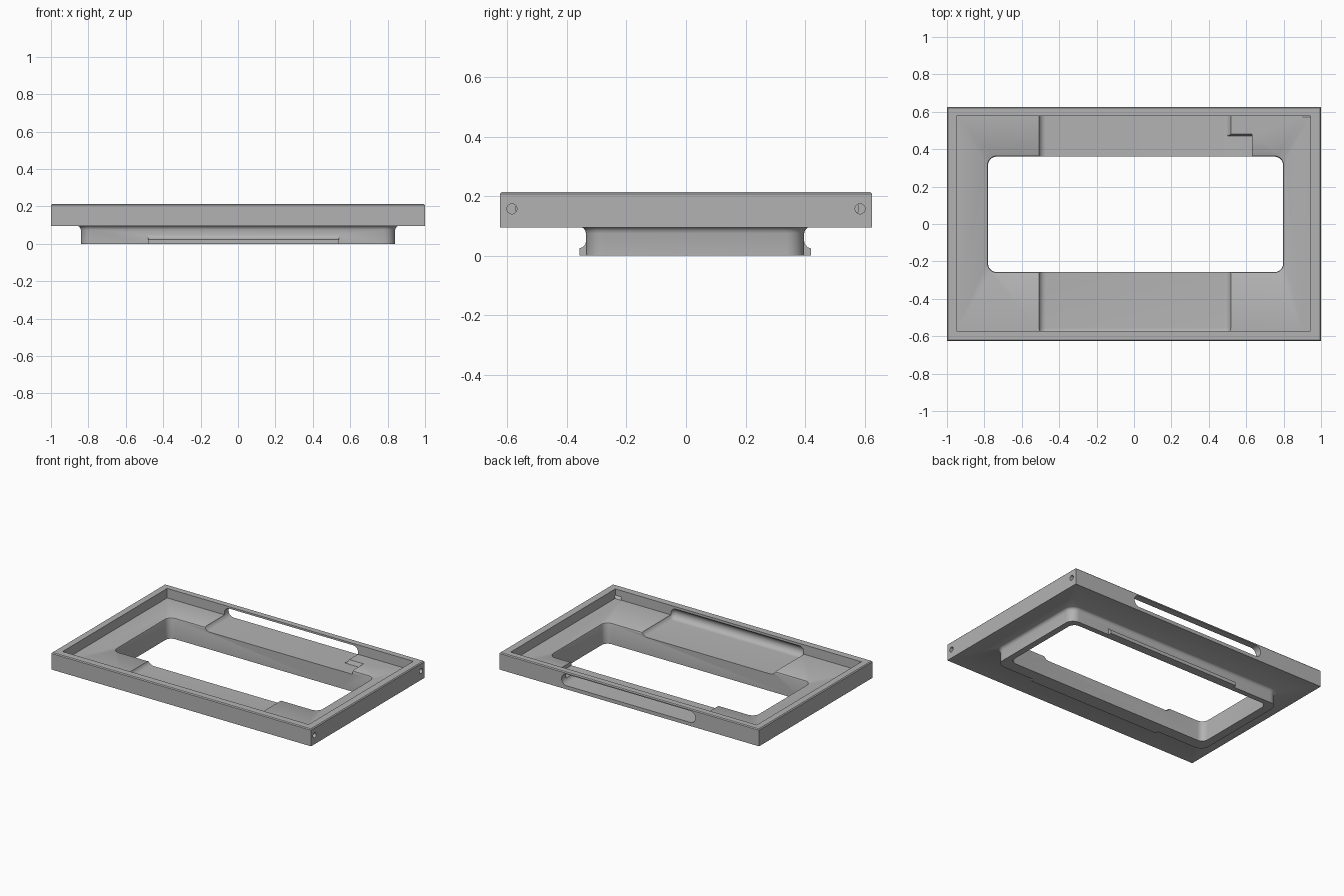
import bpy, bmesh, math
from mathutils import Vector

cube = bpy.data.objects.get("Cube")
if cube:
    bpy.data.objects.remove(cube, do_unlink=True)

grey = bpy.data.materials.new("plain_grey")
grey.use_nodes = True
GREY = (0.45, 0.45, 0.45, 1)
grey.diffuse_color = GREY
grey.node_tree.nodes["Principled BSDF"].inputs["Base Color"].default_value = GREY


def finish(name, bm):
    bmesh.ops.recalc_face_normals(bm, faces=bm.faces)
    mesh = bpy.data.meshes.new(name)
    bm.to_mesh(mesh)
    bm.free()
    mesh.materials.append(grey)
    ob = bpy.data.objects.new(name, mesh)
    bpy.context.collection.objects.link(ob)
    return ob


def outline(x0, x1, y0, y1, r, steps=8):
    """Rectangle corner points, rounded when r > 0."""
    if r <= 0:
        return [(x1, y1), (x0, y1), (x0, y0), (x1, y0)]
    pts = []
    centres = [(x1 - r, y1 - r), (x0 + r, y1 - r), (x0 + r, y0 + r), (x1 - r, y0 + r)]
    for i, (cx, cy) in enumerate(centres):
        for k in range(steps + 1):
            a = math.pi / 2 * (i + k / steps)
            pts.append((cx + r * math.cos(a), cy + r * math.sin(a)))
    return pts


def loft(name, rect, r, rings):
    """Stack of rectangles; each ring is (height, outward offset)."""
    x0, x1, y0, y1 = rect
    bm = bmesh.new()
    loops = []
    for z, d in rings:
        pts = outline(x0 - d, x1 + d, y0 - d, y1 + d, r + d if r > 0 else 0)
        loops.append([bm.verts.new((x, y, z)) for x, y in pts])
    n = len(loops[0])
    for a, b in zip(loops, loops[1:]):
        for i in range(n):
            bm.faces.new((a[i], a[(i + 1) % n], b[(i + 1) % n], b[i]))
    bm.faces.new(loops[0])
    bm.faces.new(loops[-1])
    return finish(name, bm)


def bar(name, profile, x0, x1):
    """Extrude a (y, z) profile along x."""
    bm = bmesh.new()
    face = bm.faces.new([bm.verts.new((x0, y, z)) for y, z in profile])
    ext = bmesh.ops.extrude_face_region(bm, geom=[face])
    verts = [v for v in ext["geom"] if isinstance(v, bmesh.types.BMVert)]
    bmesh.ops.translate(bm, verts=verts, vec=Vector((x1 - x0, 0, 0)))
    return finish(name, bm)


def combine(target, tool, operation):
    mod = target.modifiers.new(operation.lower(), "BOOLEAN")
    mod.operation = operation
    mod.solver = "EXACT"
    mod.object = tool
    bpy.context.view_layer.objects.active = target
    bpy.ops.object.modifier_apply(modifier=mod.name)
    bpy.data.objects.remove(tool, do_unlink=True)


BASE, TOP, FLOOR = 0.095, 0.213, 0.147

# Outer tray with a slightly eased top edge
frame = loft("tray_frame", (-1, 1, -0.625, 0.625), 0,
             [(BASE, 0), (TOP - 0.006, 0), (TOP, -0.006)])

# Collar below the tray, flared where it meets the underside
collar = loft("collar", (-0.84, 0.84, -0.336, 0.397), 0.06,
              [(0, 0), (0.075, 0), (0.085, 0.003), (0.092, 0.009), (0.097, 0.018), (0.11, 0.018)])
combine(frame, collar, "UNION")

# Retaining lips on the front and back of the collar
MID = 0.0305
half = [(0.35, 0), (0.389, 0), (0.389, 0.024), (0.378, 0.028), (0.369, 0.038), (0.366, 0.05), (0.35, 0.05)]
for side in (-1, 1):
    lip = bar("lip", [(MID + side * y, z) for y, z in half], -0.48, 0.54)
    combine(frame, lip, "UNION")

# Shallow pocket inside the rim
pocket = loft("pocket_cutter", (-0.95, 0.945, -0.572, 0.578), 0, [(FLOOR, 0), (0.3, 0)])
combine(frame, pocket, "DIFFERENCE")

# Large window through floor and collar, with an eased upper edge
window = loft("window_cutter", (-0.78, 0.797, -0.257, 0.36), 0.045,
              [(-0.05, 0), (FLOOR - 0.012, 0), (FLOOR - 0.004, 0.003), (FLOOR, 0.01), (0.18, 0.01)])
combine(frame, window, "DIFFERENCE")

# Round-edged channel running front to back and out through the back wall
bm = bmesh.new()
bmesh.ops.create_cube(bm, size=1)
for v in bm.verts:
    v.co = (0.005 + v.co.x * 1.03, 0.0525 + v.co.y * 1.295, 0.16 + v.co.z * 0.08)
bmesh.ops.bevel(bm, geom=bm.edges[:], offset=0.0395, segments=8, profile=0.5, affect="EDGES")
combine(frame, finish("channel_cutter", bm), "DIFFERENCE")

# Side notch with a sloped end beside the channel
notch = bar("notch_cutter", [(0.3, 0.121), (0.47, 0.121), (0.488, 0.16), (0.3, 0.16)], 0.47, 0.63)
combine(frame, notch, "DIFFERENCE")

# Blind screw holes in one end
for side in (-1, 1):
    ring = [(side * 0.585 + 0.017 * math.cos(a * math.pi / 12), 0.157 + 0.017 * math.sin(a * math.pi / 12))
            for a in range(24)]
    combine(frame, bar("screw_cutter", ring, 0.9, 1.1), "DIFFERENCE")

# Smooth the rounded parts and keep hard edges crisp
bpy.ops.object.select_all(action="DESELECT")
frame.select_set(True)
bpy.context.view_layer.objects.active = frame
bpy.ops.object.shade_smooth_by_angle(angle=math.radians(30))
